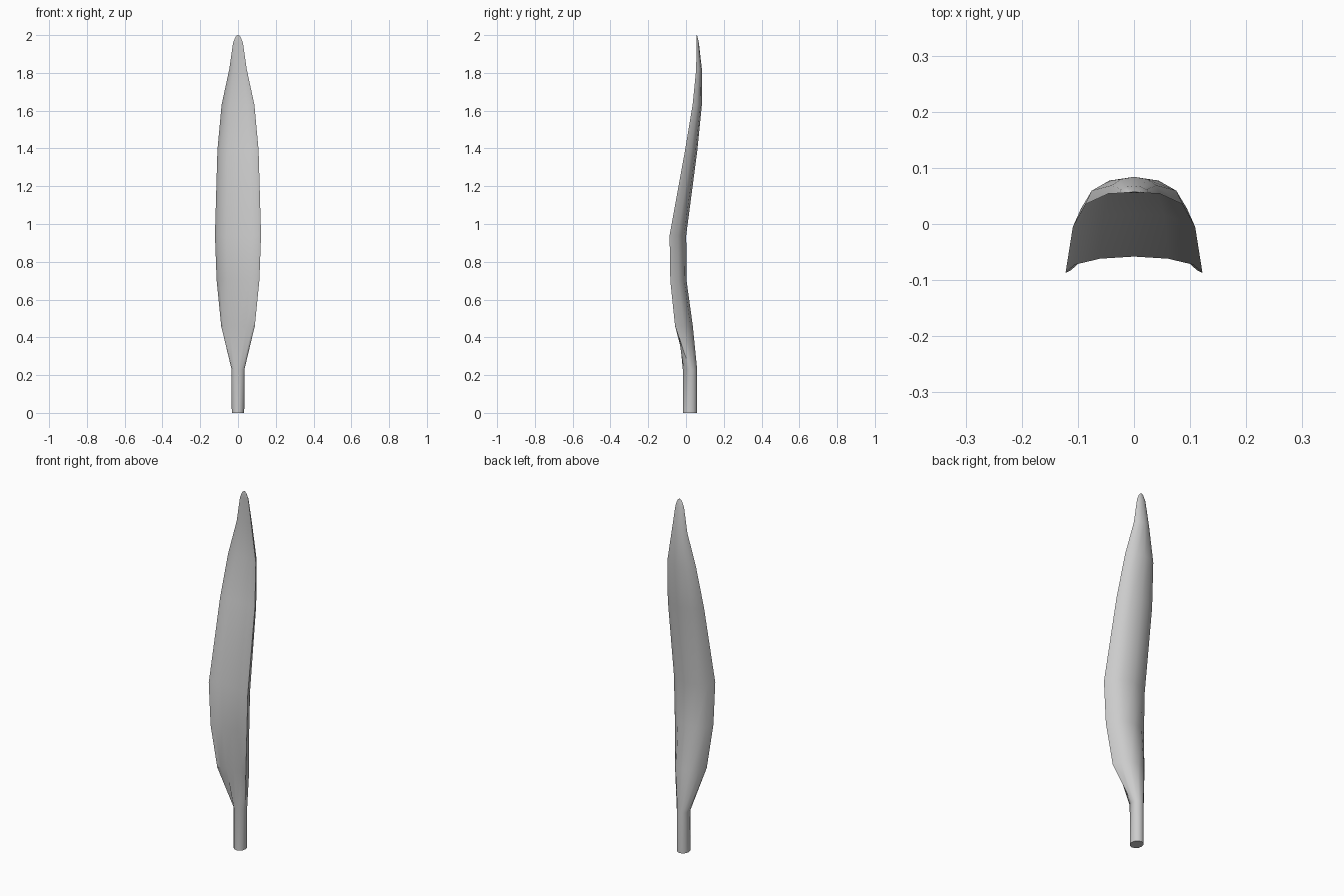
import bpy, bmesh
from math import sin, cos, pi

if "Cube" in bpy.data.objects:
    bpy.data.objects.remove(bpy.data.objects["Cube"])

# Rings: height, half width, edge y, front centre y, back centre y
rings = [
    (0.00, 0.033, 0.021, -0.017, 0.059),
    (0.23, 0.034, 0.021, -0.017, 0.059),
    (0.46, 0.089, -0.058, -0.036, 0.036),
    (0.70, 0.113, -0.083, -0.056, 0.003),
    (0.94, 0.122, -0.087, -0.058, 0.001),
    (1.39, 0.109, -0.005, 0.018, 0.060),
    (1.63, 0.087, 0.035, 0.055, 0.084),
    (1.82, 0.046, 0.054, 0.063, 0.084),
    (1.96, 0.026, 0.055, 0.056, 0.068),
    (1.99, 0.014, 0.056, 0.055, 0.061),
    (2.00, 0.004, 0.057, 0.056, 0.058),
]
SIDES = 12


def ring_point(ring, i):
    z, w, edge, front, back = ring
    t = 2 * pi * i / SIDES
    s = sin(t)
    y = edge + (back - edge) * s if s >= 0 else edge + (front - edge) * -s
    return (w * cos(t), y, z)


# Curved, hollow-faced blade growing out of a short round stem
bm = bmesh.new()
loops = [[bm.verts.new(ring_point(r, i)) for i in range(SIDES)] for r in rings]
for low, high in zip(loops, loops[1:]):
    for i in range(SIDES):
        j = (i + 1) % SIDES
        bm.faces.new((low[i], low[j], high[j], high[i]))
bm.faces.new(loops[0][::-1])
bm.faces.new(loops[-1])

mesh = bpy.data.meshes.new("leaf_blade")
bm.to_mesh(mesh)
bm.free()
blade = bpy.data.objects.new("leaf_blade", mesh)
bpy.context.collection.objects.link(blade)
bpy.context.view_layer.objects.active = blade
blade.select_set(True)
bpy.ops.object.shade_smooth_by_angle(angle=pi / 3)
